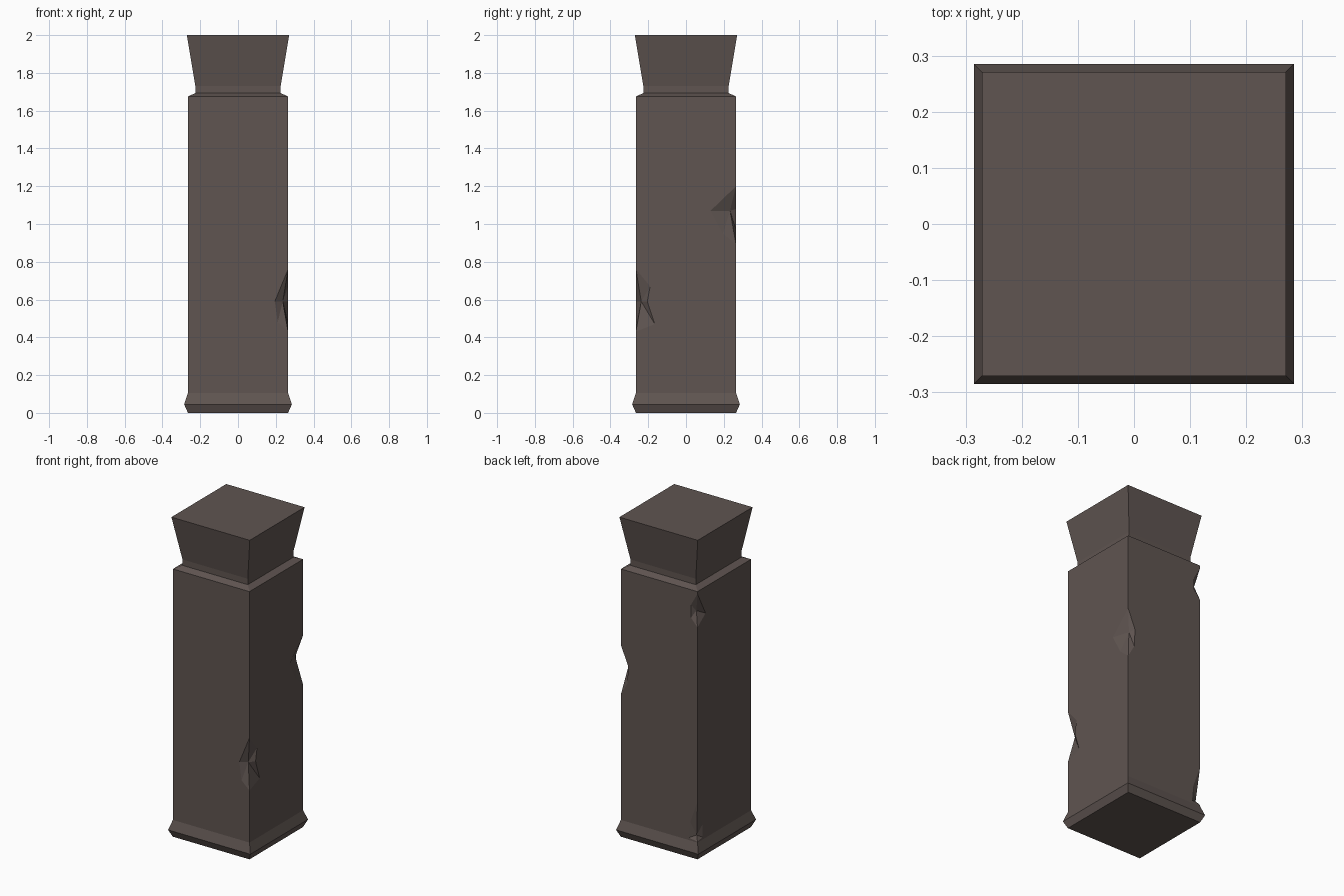
import bpy, bmesh
from mathutils import Vector

if "Cube" in bpy.data.objects:
    bpy.data.objects.remove(bpy.data.objects["Cube"])

stone = bpy.data.materials.new("dark stone")
stone.diffuse_color = (0.115, 0.090, 0.082, 1)
stone.use_nodes = True
stone.node_tree.nodes["Principled BSDF"].inputs["Base Color"].default_value = stone.diffuse_color


def make_object(name, bm):
    bmesh.ops.recalc_face_normals(bm, faces=bm.faces)
    mesh = bpy.data.meshes.new(name)
    bm.to_mesh(mesh)
    bm.free()
    mesh.materials.append(stone)
    ob = bpy.data.objects.new(name, mesh)
    bpy.context.collection.objects.link(ob)
    return ob


# Square pillar lofted through (half width, height) rings
profile = [(0.265, 0), (0.285, 0.045), (0.265, 0.105), (0.265, 1.675),
           (0.226, 1.693), (0.226, 1.73), (0.271, 2.0)]
bm = bmesh.new()
rings = [[bm.verts.new((sx * w, sy * w, z))
          for sx, sy in ((-1, -1), (1, -1), (1, 1), (-1, 1))]
         for w, z in profile]
for a, b in zip(rings, rings[1:]):
    for i in range(4):
        j = (i + 1) % 4
        bm.faces.new((a[i], a[j], b[j], b[i]))
bm.faces.new(rings[0])
bm.faces.new(rings[-1])
pillar = make_object("stone_pillar", bm)

W = 0.265


def chip(name, sx, sy, top, bottom, mid, depth, on_y, on_x):
    """Faceted chip in a corner edge. on_y / on_x: (distance from edge, z)
    points on the front/back face and on the left/right face."""
    m = Vector((sx * (W - depth), sy * (W - depth), mid))
    loop = [Vector((sx * W, sy * W, top))]
    loop += [Vector((sx * (W - d), sy * W, z)) for d, z in on_y]
    loop += [Vector((sx * W, sy * W, bottom))]
    loop += [Vector((sx * W, sy * (W - d), z)) for d, z in reversed(on_x)]
    bm = bmesh.new()
    vm = bm.verts.new(m)
    vo = bm.verts.new((sx * 0.4, sy * 0.4, mid))
    # Push the rim just outside the stone so the cut is clean
    rim = [bm.verts.new(p + (p - m) * 0.12) for p in loop]
    for i, v in enumerate(rim):
        n = rim[(i + 1) % len(rim)]
        bm.faces.new((vm, v, n))
        bm.faces.new((vo, n, v))
    cutter = make_object(name, bm)
    cutter.hide_render = True
    mod = pillar.modifiers.new(name, 'BOOLEAN')
    mod.operation = 'DIFFERENCE'
    mod.solver = 'EXACT'
    mod.object = cutter
    return cutter


# Chips in the corner edges
cutters = [
    chip("chip_front_right", 1, -1, 0.76, 0.43, 0.59, 0.028,
         [(0.07, 0.59), (0.055, 0.48)], [(0.075, 0.67), (0.06, 0.59), (0.10, 0.47)]),
    chip("chip_back_right", 1, 1, 1.20, 0.89, 1.07, 0.032,
         [(0.05, 1.08), (0.045, 0.97)], [(0.135, 1.07), (0.07, 0.95)]),
    chip("chip_back_left_high", -1, 1, 1.66, 1.45, 1.54, 0.025,
         [(0.045, 1.58), (0.045, 1.50)], [(0.08, 1.51)]),
    chip("chip_back_left_low", -1, 1, 0.36, 0.11, 0.14, 0.018,
         [(0.05, 0.22), (0.06, 0.12)], [(0.05, 0.20), (0.05, 0.12)]),
]

# Bake the cuts and drop the helpers
dg = bpy.context.evaluated_depsgraph_get()
baked = bpy.data.meshes.new_from_object(pillar.evaluated_get(dg))
pillar.modifiers.clear()
pillar.data = baked
for c in cutters:
    bpy.data.objects.remove(c, do_unlink=True)
